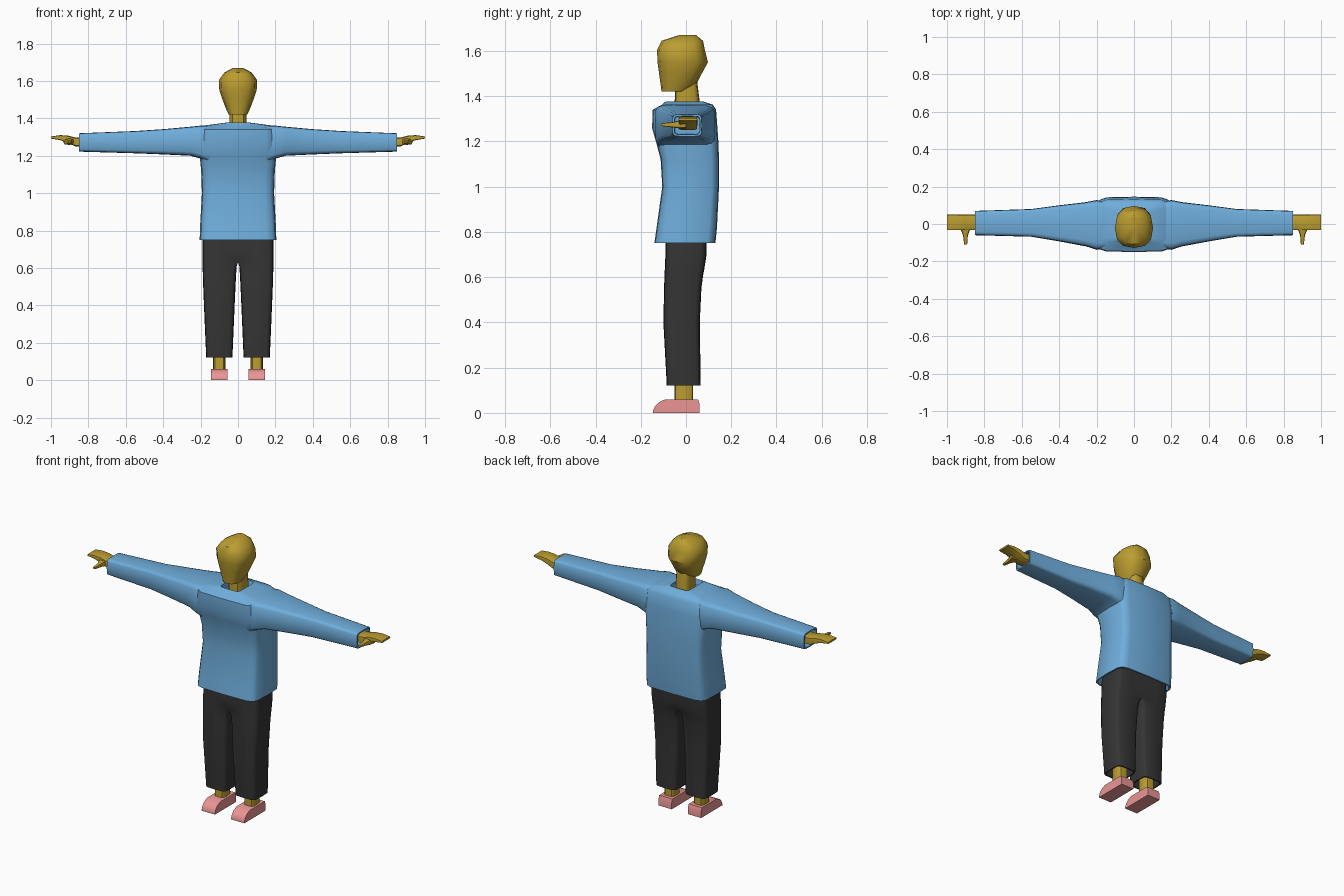
import bpy, bmesh, math
from mathutils import Vector

if "Cube" in bpy.data.objects:
    bpy.data.objects.remove(bpy.data.objects["Cube"])


def material(name, rgb):
    m = bpy.data.materials.new(name)
    m.diffuse_color = (*rgb, 1)
    m.use_nodes = True
    m.node_tree.nodes["Principled BSDF"].inputs["Base Color"].default_value = m.diffuse_color
    return m


SKIN = material("skin", (0.50, 0.34, 0.03))
BLUE = material("blue_knit", (0.16, 0.42, 0.71))
DARK = material("dark_cloth", (0.035, 0.035, 0.035))
PINK = material("pink_shoe", (0.83, 0.30, 0.30))


def power(v, p):
    return 0.0 if abs(v) < 1e-6 else math.copysign(abs(v) ** p, v)


def ring(axis, t, a0, a1, b0, b1, p=0.35, n=16, p_low=None):
    """Rounded section across an axis; p_low sets corner rounding on the low-a side."""
    pts = []
    for i in range(n):
        c, s = math.cos(math.tau * i / n), math.sin(math.tau * i / n)
        q = p if c >= -1e-6 or p_low is None else p_low
        a = (a0 + a1) / 2 + (a1 - a0) / 2 * power(c, q)
        b = (b0 + b1) / 2 + (b1 - b0) / 2 * power(s, q)
        pts.append({"x": (t, a, b), "y": (a, t, b), "z": (a, b, t)}[axis])
    return pts


def loft(name, rings, mat, mirror=False, angle=40):
    """Skin a list of rings, cap both ends, optionally mirror across x."""
    bm = bmesh.new()
    rows = [[bm.verts.new(Vector(co)) for co in r] for r in rings]
    n = len(rows[0])
    for lo, hi in zip(rows, rows[1:]):
        for i in range(n):
            j = (i + 1) % n
            bm.faces.new((lo[i], lo[j], hi[j], hi[i]))
    bm.faces.new(rows[0])
    bm.faces.new(rows[-1])
    bmesh.ops.remove_doubles(bm, verts=bm.verts, dist=1e-5)
    bmesh.ops.recalc_face_normals(bm, faces=bm.faces)
    if mirror:
        seam = [f for f in bm.faces if all(abs(v.co.x) < 1e-4 for v in f.verts)]
        bmesh.ops.delete(bm, geom=seam, context="FACES")
    me = bpy.data.meshes.new(name)
    bm.to_mesh(me)
    bm.free()
    me.materials.append(mat)
    ob = bpy.data.objects.new(name, me)
    bpy.context.collection.objects.link(ob)
    bpy.ops.object.select_all(action="DESELECT")
    ob.select_set(True)
    bpy.context.view_layer.objects.active = ob
    bpy.ops.object.shade_smooth_by_angle(angle=math.radians(angle))
    if mirror:
        ob.modifiers.new("Mirror", "MIRROR")
    return ob


# Head: z, half width, front y, back y
head = [(1.42, .05, -.108, 0), (1.45, .064, -.112, .045), (1.50, .083, -.119, .07),
        (1.55, .1, -.126, .097), (1.605, .102, -.128, .083), (1.645, .073, -.108, .075),
        (1.67, .025, -.03, .045)]
loft("head", [ring("z", z, -h, h, f, b, .8, 12) for z, h, f, b in head], SKIN)

# Neck
neck = [(1.30, .045, -.05, .06), (1.38, .045, -.05, .06), (1.50, .045, -.045, .045)]
loft("neck", [ring("z", z, -h, h, f, b, .6, 12) for z, h, f, b in neck], SKIN)

# Sweater body, starting inside the hem and ending inside the neckline
body = [(.80, .19, -.115, .115), (.75, .196, -.13, .12), (.75, .205, -.14, .13),
        (.82, .203, -.13, .137), (1.0, .193, -.105, .146), (1.12, .197, -.112, .146),
        (1.20, .205, -.133, .143), (1.26, .205, -.15, .139), (1.34, .2, -.147, .133),
        (1.363, .17, -.105, .118), (1.377, .065, -.09, .075), (1.345, .058, -.082, .068)]
loft("sweater_body", [ring("z", z, -h, h, f, b, .32) for z, h, f, b in body], BLUE)

# Sleeves with hollow cuffs: x, front y, back y, bottom z, top z
sleeve = [(.15, -.13, .12, 1.16, 1.362), (.2, -.138, .128, 1.185, 1.361),
          (.255, -.12, .117, 1.2, 1.355), (.4, -.093, .1, 1.207, 1.342),
          (.55, -.068, .08, 1.213, 1.332), (.85, -.06, .07, 1.222, 1.32),
          (.85, -.052, .062, 1.23, 1.312), (.80, -.05, .06, 1.232, 1.31)]
loft("sleeve", [ring("x", *s, .32) for s in sleeve], BLUE, mirror=True)

# Hands and thumbs
hand = [(.79, -.033, .05, 1.25, 1.297), (.87, -.033, .05, 1.25, 1.298),
        (.91, -.033, .05, 1.268, 1.308), (.95, -.033, .05, 1.283, 1.31),
        (1.0, -.033, .05, 1.292, 1.303)]
loft("hand", [ring("x", *h, .35, 12) for h in hand], SKIN, mirror=True)
thumb = [(0, .87, .935, 1.258, 1.295), (-.033, .878, .925, 1.258, 1.292),
         (-.06, .888, .914, 1.262, 1.285), (-.11, .892, .908, 1.268, 1.28)]
loft("thumb", [ring("y", *t, .6, 8) for t in thumb], SKIN, mirror=True)

# Trousers: z, inner x, outer x, front y, back y, inner corner rounding
trousers = [(.17, .042, .16, -.075, .055, .35), (.12, .037, .163, -.077, .057, .35),
            (.12, .03, .17, -.085, .065, .35), (.4, .018, .182, -.1, .061, .35),
            (.55, .011, .188, -.097, .068, .33), (.61, .007, .189, -.095, .076, .25),
            (.63, 0, .19, -.094, .08, 0), (.70, 0, .19, -.091, .091, 0),
            (.80, 0, .188, -.09, .09, 0)]
loft("trousers", [ring("z", *t[:5], .35, 16, t[5]) for t in trousers], DARK, mirror=True)

# Ankles
loft("ankle", [ring("z", z, .067, .133, -.05, .032, .5, 12) for z in (.04, .18)],
     SKIN, mirror=True)

# Shoes: side profile (y, z) with a rounded toe, drawn across the shoe width
shoe = [(-.145, 0), (-.145, .01), (-.137, .03), (-.12, .047), (-.092, .06),
        (.053, .06), (.06, .04), (.06, 0)]
loft("shoe", [[(x, y, z) for y, z in shoe] for x in (.055, .145)], PINK, mirror=True)
